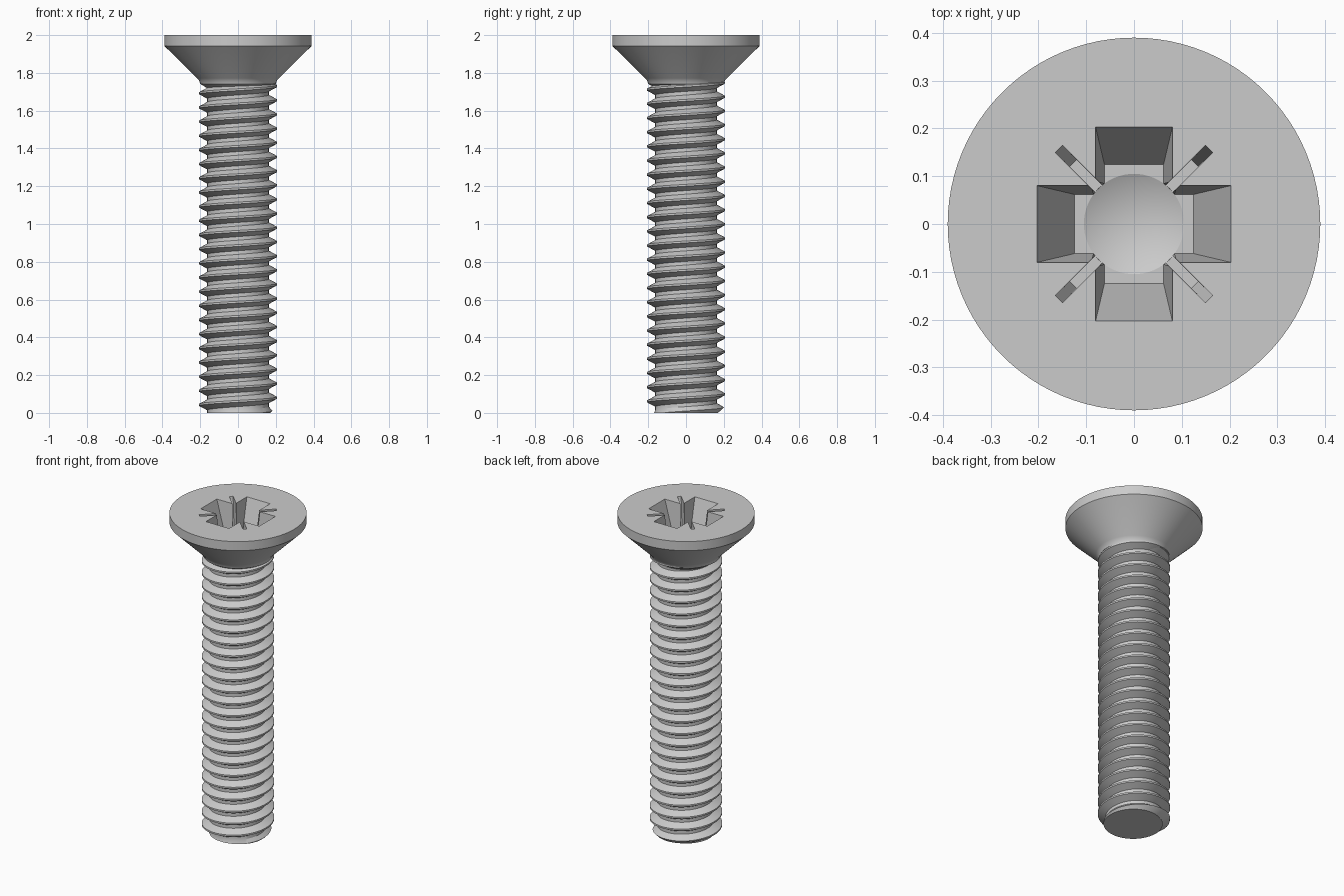
import bpy, bmesh
from math import pi, sin, cos, radians
from mathutils import Matrix

if "Cube" in bpy.data.objects:
    bpy.data.objects.remove(bpy.data.objects["Cube"])


def add_object(name, bm):
    bmesh.ops.recalc_face_normals(bm, faces=bm.faces)
    mesh = bpy.data.meshes.new(name)
    bm.to_mesh(mesh)
    bm.free()
    ob = bpy.data.objects.new(name, mesh)
    bpy.context.collection.objects.link(ob)
    return ob


def lathe(name, profile, n=96):
    """Solid of revolution; the profile starts and ends on the axis."""
    bm = bmesh.new()
    vs = [bm.verts.new((r, 0, z)) for r, z in profile]
    es = [bm.edges.new(p) for p in zip(vs, vs[1:])]
    bmesh.ops.spin(bm, geom=vs + es, cent=(0, 0, 0), axis=(0, 0, 1),
                   angle=2 * pi, steps=n, use_duplicate=False)
    bmesh.ops.remove_doubles(bm, verts=bm.verts, dist=1e-5)
    return add_object(name, bm)


def tapered_bar(name, top, bottom, z_top, z_bottom, turn):
    """Tapered block given by half sizes at the top and the bottom."""
    bm = bmesh.new()
    bmesh.ops.create_cube(bm, size=2)
    for v in bm.verts:
        hx, hy = top if v.co.z > 0 else bottom
        v.co = (v.co.x * hx, v.co.y * hy, z_top if v.co.z > 0 else z_bottom)
    bm.transform(Matrix.Rotation(radians(turn), 4, 'Z'))
    return add_object(name, bm)


def smooth(ob):
    bpy.ops.object.select_all(action='DESELECT')
    ob.select_set(True)
    bpy.context.view_layer.objects.active = ob
    bpy.ops.object.shade_smooth_by_angle(angle=radians(25))


# Countersunk head with a neck running into the shank
head = lathe("countersunk_head", [
    (0, 2), (0.39, 2), (0.39, 1.943), (0.217, 1.772), (0.205, 1.758),
    (0.2, 1.742), (0.165, 1.72), (0.15, 1.66), (0, 1.66)])

# Cross recess: two tapered arms, two thin diagonal slots and a conical centre
FLOOR, ABOVE = 1.77, 2.02
cutters = [lathe("recess_centre_cutter",
                 [(0, ABOVE), (0.121, ABOVE), (0.105, FLOOR), (0, 1.72)], 64)]
for turn in (0, 90):
    cutters.append(tapered_bar("recess_arm_cutter", (0.21, 0.082),
                               (0.125, 0.062), ABOVE, FLOOR, turn))
    cutters.append(tapered_bar("recess_slot_cutter", (0.226, 0.011),
                               (0.18, 0.01), ABOVE, FLOOR + 0.003, turn + 45))
for c in cutters:
    c.hide_render = True
    mod = head.modifiers.new("recess", 'BOOLEAN')
    mod.operation, mod.solver, mod.object = 'DIFFERENCE', 'EXACT', c
    bpy.context.view_layer.objects.active = head
    bpy.ops.object.modifier_apply(modifier=mod.name)
for c in cutters:
    bpy.data.objects.remove(c)
smooth(head)

# Threaded shank: one continuous helical surface, trimmed at both ends
PITCH, CREST, ROOT, N = 0.075, 0.206, 0.163, 72
PHASE = 0.08                      # crest height on the +x side
section = [(-0.005, CREST), (0.005, CREST), (0.028, ROOT), (0.047, ROOT)]
K, TURNS = len(section), 28
bm = bmesh.new()
grid = []
for i in range(N):
    a = 2 * pi * i / N
    column = []
    for j in range(K * TURNS):
        dz, r = section[j % K]
        z = PHASE + PITCH * (j // K - 4 + i / N) + dz
        r = min(r, 0.172 + max(z, 0))       # chamfered tip
        column.append(bm.verts.new((r * cos(a), r * sin(a), z)))
    grid.append(column)
grid.append(grid[0][K:])          # the last column meets the next turn
for c0, c1 in zip(grid, grid[1:]):
    for j in range(min(len(c0), len(c1)) - 1):
        bm.faces.new((c0[j], c1[j], c1[j + 1], c0[j + 1]))
for z, side in ((0, -1), (1.752, 1)):
    cut = bmesh.ops.bisect_plane(
        bm, geom=bm.verts[:] + bm.edges[:] + bm.faces[:], dist=1e-6,
        plane_co=(0, 0, z), plane_no=(0, 0, side), clear_outer=True)
    if z == 0:                    # flat tip
        rim = [e for e in cut['geom_cut'] if isinstance(e, bmesh.types.BMEdge)]
        bmesh.ops.holes_fill(bm, edges=rim, sides=0)
smooth(add_object("threaded_shank", bm))
